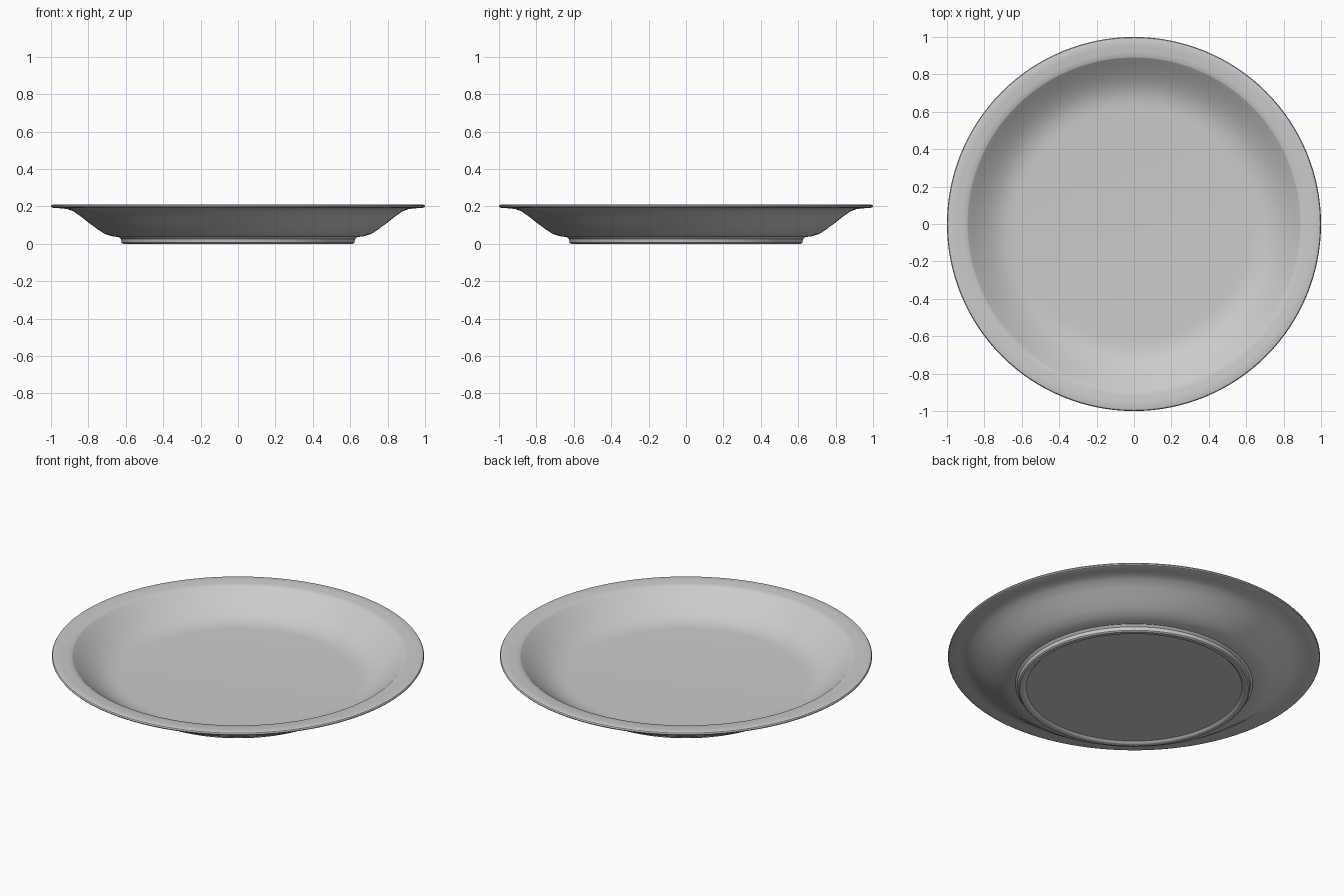
import bpy, bmesh, math

if "Cube" in bpy.data.objects:
    bpy.data.objects.remove(bpy.data.objects["Cube"])

# Half cross-section (radius, height), underside centre -> rim -> inner floor centre
PROFILE = [
    (0.0, 0.012), (0.58, 0.012), (0.59, 0.002), (0.597, 0.0),        # recessed base, foot ring
    (0.615, 0.0), (0.622, 0.006), (0.626, 0.025), (0.638, 0.036),    # foot outer wall
    (0.67, 0.040), (0.71, 0.052), (0.75, 0.077), (0.80, 0.114),      # outer wall
    (0.84, 0.146), (0.88, 0.174), (0.91, 0.185), (0.945, 0.190),
    (0.985, 0.191), (0.996, 0.195), (1.0, 0.201), (0.996, 0.208),    # rolled edge
    (0.985, 0.211), (0.95, 0.210), (0.92, 0.206), (0.892, 0.205),    # flat rim
    (0.888, 0.202), (0.86, 0.178), (0.82, 0.146), (0.78, 0.118),     # inner wall
    (0.74, 0.095), (0.70, 0.080), (0.66, 0.072), (0.625, 0.070), (0.0, 0.070),
]
SEGMENTS = 128

# Lathe the profile around z
bm = bmesh.new()
verts = [bm.verts.new((r, 0, z)) for r, z in PROFILE]
edges = [bm.edges.new(pair) for pair in zip(verts, verts[1:])]
bmesh.ops.spin(bm, geom=verts + edges, cent=(0, 0, 0), axis=(0, 0, 1),
               angle=math.tau, steps=SEGMENTS, use_duplicate=False)
bmesh.ops.remove_doubles(bm, verts=bm.verts, dist=1e-4)
bmesh.ops.recalc_face_normals(bm, faces=bm.faces)

mesh = bpy.data.meshes.new("plate")
bm.to_mesh(mesh)
bm.free()
plate = bpy.data.objects.new("plate", mesh)
bpy.context.collection.objects.link(plate)

# Smooth shading with the sharp lip and foot kept
bpy.context.view_layer.objects.active = plate
plate.select_set(True)
bpy.ops.object.shade_smooth_by_angle(angle=math.radians(35))
